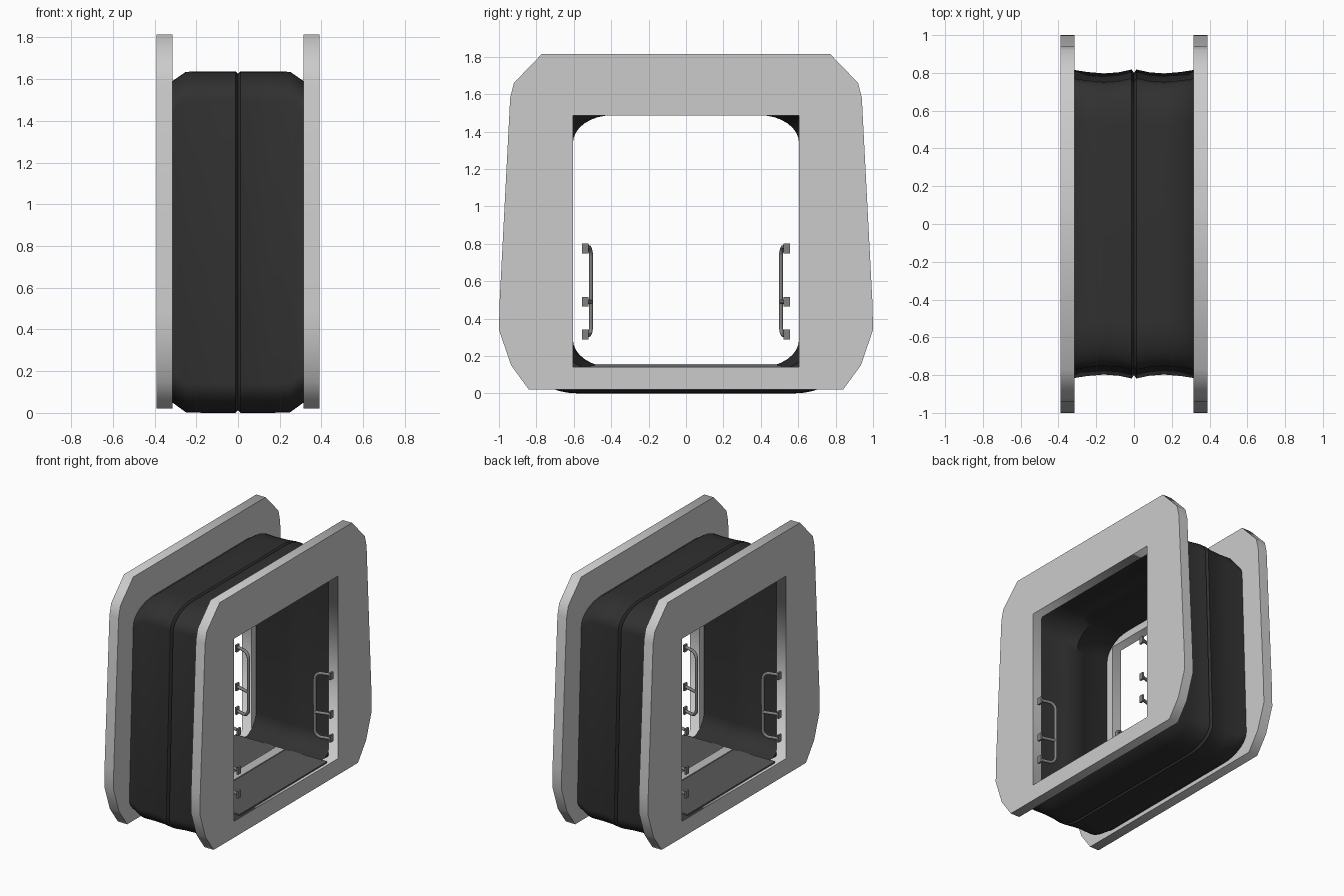
import bpy, bmesh, math
from mathutils import Vector

if "Cube" in bpy.data.objects:
    bpy.data.objects.remove(bpy.data.objects["Cube"])


def material(name, v):
    m = bpy.data.materials.new(name)
    m.diffuse_color = (v, v, v, 1)
    m.use_nodes = True
    m.node_tree.nodes["Principled BSDF"].inputs["Base Color"].default_value = m.diffuse_color
    return m


RUBBER = material("rubber", 0.03)
FLOOR = material("floor_grey", 0.10)
STEEL = material("steel", 0.22)
LIGHT = material("light_grey", 0.5)


def activate(ob):
    bpy.ops.object.select_all(action='DESELECT')
    ob.select_set(True)
    bpy.context.view_layer.objects.active = ob


def add_curve(name, dims, mat=None):
    cu = bpy.data.curves.new(name, 'CURVE')
    cu.dimensions = dims
    ob = bpy.data.objects.new(name, cu)
    bpy.context.collection.objects.link(ob)
    if mat:
        cu.materials.append(mat)
    return ob


def add_spline(cu, pts, cyclic):
    s = cu.splines.new('POLY')
    s.points.add(len(pts) - 1)
    for p, q in zip(s.points, pts):
        p.co = (*q, 1)
    s.use_cyclic_u = cyclic


def box(name, lo, hi, mat=None):
    lo, hi = Vector(lo), Vector(hi)
    bpy.ops.mesh.primitive_cube_add(size=1, location=(lo + hi) / 2)
    ob = bpy.context.object
    ob.name = name
    ob.scale = [abs(v) for v in hi - lo]
    if mat:
        ob.data.materials.append(mat)
    return ob


# End frames: chamfered plate with a rectangular doorway
half = [(0.84, 0.02), (0.935, 0.15), (1.0, 0.34), (0.997, 0.48),
        (0.94, 1.58), (0.92, 1.66), (0.77, 1.815)]
outline = half + [(-y, z) for y, z in reversed(half)]
door = [(-0.605, 0.14), (-0.605, 1.485), (0.605, 1.485), (0.605, 0.14)]
for side, sx in (("left", -1), ("right", 1)):
    ob = add_curve(side + "_end_frame", '2D')
    for loop in (outline, door):
        add_spline(ob.data, [(y, z, 0) for y, z in loop], True)
    ob.data.fill_mode = 'BOTH'
    ob.data.extrude = 0.0375
    ob.location.x = sx * 0.3525
    ob.rotation_euler = (math.pi / 2, 0, math.pi / 2)
    activate(ob)
    bpy.ops.object.convert(target='MESH')


# Bellows: rounded sections swept along x outside, then back along the inside
def section(x, wb, wt, zb, zt, ry, rz, n=8):
    pts = []
    corners = ((1, 1, wt, zt), (-1, 1, wt, zt), (-1, -1, wb, zb), (1, -1, wb, zb))
    for k, (sy, sz, w, z) in enumerate(corners):
        for i in range(n + 1):
            a = math.pi / 2 * (k + i / n)
            pts.append((x, sy * (w - ry) + ry * math.cos(a),
                        z - sz * rz + rz * math.sin(a)))
    return pts


outer_half = [(0.315, 0.815, 0.05, 1.59), (0.25, 0.805, 0.003, 1.635),
              (0.16, 0.797, 0.0, 1.637), (0.08, 0.803, 0.0, 1.637),
              (0.012, 0.818, 0.0, 1.637)]
outer = [(-x, *r) for x, *r in outer_half] + [(0, 0.80, 0.012, 1.625)] + outer_half[::-1]
inner = [(0.315, 0.66, 0.12, 1.54), (0.2, 0.65, 0.13, 1.53), (0.08, 0.63, 0.135, 1.51),
         (0, 0.605, 0.14, 1.487), (-0.08, 0.63, 0.135, 1.51), (-0.2, 0.65, 0.13, 1.53),
         (-0.315, 0.66, 0.12, 1.54)]
rings = [section(x, w, w - 0.045, b, t, 0.24, 0.14) for x, w, b, t in outer]
rings += [section(x, w, w, b, t, 0.21, 0.15) for x, w, b, t in inner]
bm = bmesh.new()
vr = [[bm.verts.new(p) for p in r] for r in rings]
for j in range(len(vr)):
    a, b = vr[j], vr[(j + 1) % len(vr)]
    for i in range(len(a)):
        k = (i + 1) % len(a)
        bm.faces.new((a[i], a[k], b[k], b[i]))
bmesh.ops.recalc_face_normals(bm, faces=bm.faces)
me = bpy.data.meshes.new("bellows")
bm.to_mesh(me)
bm.free()
me.materials.append(RUBBER)
bellows = bpy.data.objects.new("bellows", me)
bpy.context.collection.objects.link(bellows)
activate(bellows)
bpy.ops.object.shade_smooth_by_angle(angle=math.radians(35))

# Walkway floor with a raised centre strip
box("floor_plate", (-0.37, -0.51, 0.125), (0.37, 0.51, 0.15), FLOOR)
box("floor_strip", (-0.035, -0.49, 0.145), (0.035, 0.49, 0.157), LIGHT)


# Grab handles: bent tube, middle strut and three mounting plates
def handle(tag, sx, sy):
    mount, bar = Vector((0.383, 0.539)), Vector((0.27, 0.508))
    def at(t, z):
        p = mount.lerp(bar, t)
        return (sx * p.x, sy * p.y, z)
    top, bot, rt, rz = 0.782, 0.312, 0.4, 0.05
    path = [at(0, top)]
    for i in range(6):
        a = math.pi / 2 * i / 5
        path.append(at(1 - rt + rt * math.sin(a), top - rz + rz * math.cos(a)))
    path += [(x, y, top + bot - z) for x, y, z in reversed(path)]
    ob = add_curve("grab_handle_" + tag, '3D', STEEL)
    add_spline(ob.data, path, False)
    add_spline(ob.data, [at(0, 0.49), at(1, 0.49)], False)
    ob.data.bevel_depth = 0.011
    ob.data.bevel_resolution = 2
    activate(ob)
    bpy.ops.object.convert(target='MESH')
    bpy.ops.object.shade_smooth_by_angle(angle=math.radians(50))
    for i, z in enumerate((0.775, 0.49, 0.315)):
        box(f"handle_mount_{tag}_{i + 1}", (sx * 0.376, sy * 0.522, z - 0.026),
            (sx * 0.39, sy * 0.556, z + 0.026), STEEL)


for sx in (-1, 1):
    for sy in (-1, 1):
        handle(("left" if sx < 0 else "right") + ("_front" if sy < 0 else "_back"), sx, sy)
